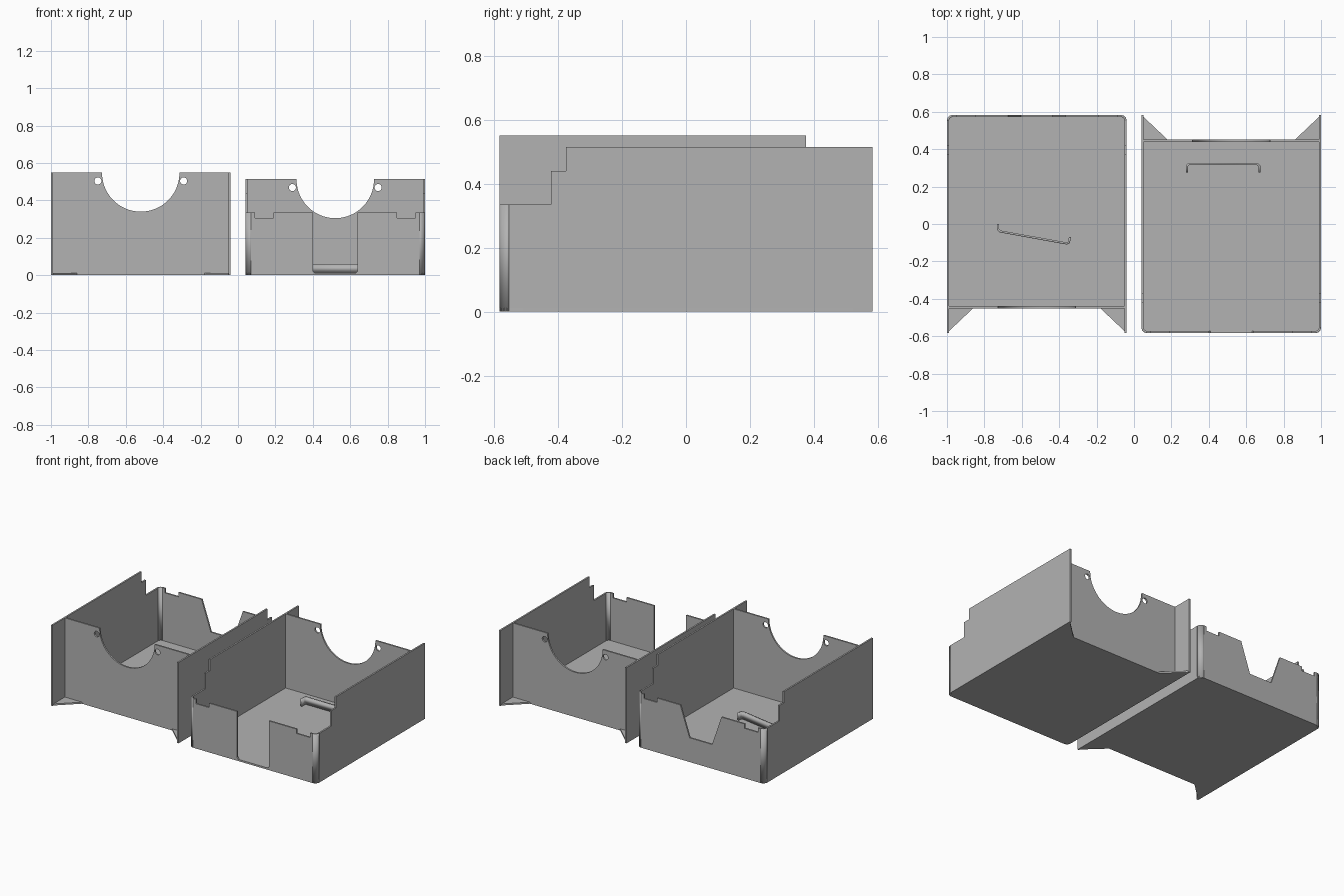
import bpy, math
from mathutils import Matrix, Vector

if "Cube" in bpy.data.objects:
    bpy.data.objects.remove(bpy.data.objects["Cube"])

W, L, T, R = 0.48, 0.583, 0.011, 0.03   # half width, half length, sheet thickness, corner radius
SADDLE_Y = 0.445                        # mid-plane of the cradle wall

steel = bpy.data.materials.new("sheet_grey")
steel.diffuse_color = (0.45, 0.45, 0.45, 1)
steel.use_nodes = True
steel.node_tree.nodes["Principled BSDF"].inputs["Base Color"].default_value = steel.diffuse_color

XZ = Matrix.Rotation(math.pi / 2, 4, 'X')                                        # outline stands facing y
YZ = Matrix(((0, 0, 1, 0), (1, 0, 0, 0), (0, 1, 0, 0), (0, 0, 0, 1)))            # outline stands facing x


def arc(cx, cy, r, a0, a1, n):
    """Points along an arc, angles in degrees."""
    return [(cx + r * math.cos(math.radians(a0 + (a1 - a0) * i / n)),
             cy + r * math.sin(math.radians(a0 + (a1 - a0) * i / n))) for i in range(n + 1)]


def mirror(points):
    """Complete a left-to-right half outline by reflecting it in x."""
    return points + [(-x, y) for x, y in reversed(points)]


def finish(obj):
    bpy.ops.object.select_all(action='DESELECT')
    obj.select_set(True)
    bpy.context.view_layer.objects.active = obj
    if obj.type == 'CURVE':
        bpy.ops.object.convert(target='MESH')
        obj = bpy.context.object
    obj.data.materials.clear()
    obj.data.materials.append(steel)
    bpy.ops.object.shade_smooth_by_angle(angle=math.radians(30))


def plate(name, loops, matrix):
    """Flat sheet from an outline plus hole loops, centred on its mid-plane."""
    cu = bpy.data.curves.new(name, 'CURVE')
    cu.dimensions, cu.fill_mode, cu.extrude = '2D', 'BOTH', T / 2
    for loop in loops:
        sp = cu.splines.new('POLY')
        sp.points.add(len(loop) - 1)
        for p, (x, y) in zip(sp.points, loop):
            p.co = (x, y, 0, 1)
        sp.use_cyclic_u = True
    obj = bpy.data.objects.new(name, cu)
    bpy.context.collection.objects.link(obj)
    obj.matrix_world = matrix
    finish(obj)


def ribbon(name, path, z0, z1, matrix):
    """Upright bent strip following a path on the floor."""
    n = len(path)
    me = bpy.data.meshes.new(name)
    me.from_pydata([(x, y, z) for z in (z0, z1) for x, y in path], [],
                   [(i, i + 1, n + i + 1, n + i) for i in range(n - 1)])
    obj = bpy.data.objects.new(name, me)
    bpy.context.collection.objects.link(obj)
    obj.matrix_world = matrix
    mod = obj.modifiers.new("thickness", 'SOLIDIFY')
    mod.thickness, mod.offset, mod.use_even_offset = T, 0, True
    finish(obj)


def tray(prefix, frame, top, low, gap):
    """Open tray: floor, stepped sides, notched end wall and cradle wall."""
    # floor with rounded front corners and triangular rear gussets
    floor = mirror([(-W + 0.14, SADDLE_Y + T / 2), (-W, L)] + arc(-W + R, -L + R, R, 180, 270, 6))
    plate(prefix + "_floor", [floor], frame @ Matrix.Translation((0, 0, T / 2)))

    # stepped side walls and rounded front corners
    side = [(-L + R, 0), (L, 0), (L, top), (-0.375, top), (-0.375, top - 0.075),
            (-0.422, top - 0.075), (-0.422, low), (-L + R, low)]
    for s, label in ((-1, "left"), (1, "right")):
        plate(f"{prefix}_{label}_side", [side], frame @ Matrix.Translation((s * (W - T / 2), 0, 0)) @ YZ)
        bend = [(s * x, y) for x, y in arc(W - R, -L + R, R - T / 2, -90, 0, 8)]
        ribbon(f"{prefix}_{label}_corner", bend, 0, low, frame)

    # end wall with shallow notches and a central opening
    e = W - R
    half = [(-e, 0), (-e, low), (-W + 0.05, low), (-W + 0.05, low - 0.03),
            (-W + 0.15, low - 0.03), (-W + 0.15, low)] + gap
    plate(prefix + "_end_wall", [mirror(half)], frame @ Matrix.Translation((0, -L + T / 2, 0)) @ XZ)

    # cradle wall with a semicircular seat and two bolt holes
    w = W - T
    cradle = [(w, 0), (w, top), (0.207, top)] + arc(0, top - 0.003, 0.207, 0, -180, 40) + \
             [(-0.207, top), (-w, top), (-w, 0)]
    holes = [arc(s * 0.229, top - 0.046, 0.019, 0, 345, 23) for s in (-1, 1)]
    plate(prefix + "_cradle_wall", [cradle] + holes, frame @ Matrix.Translation((0, SADDLE_Y, 0)) @ XZ)


# right tray with a doorway, left tray turned around with a tapered opening
right = Matrix.Translation((0.52, 0, 0))
left = Matrix.Translation((-0.52, 0, 0)) @ Matrix.Rotation(math.pi, 4, 'Z')
tray("right_tray", right, 0.515, 0.335, [(-0.12, 0.335), (-0.12, 0.022), (-0.11, 0.012)])
tray("left_tray", left, 0.55, 0.37, [(-0.155, 0.37), (-0.085, 0.165)])

# bent brackets standing on the floors
world = Matrix.Identity(4)
ribbon("right_bracket", [(0.283, 0.275), (0.283, 0.31), (0.293, 0.32), (0.66, 0.32), (0.67, 0.31), (0.67, 0.275)],
       T, 0.06, world)
ribbon("left_bracket", [(-0.726, 0.0), (-0.726, -0.03), (-0.715, -0.04), (-0.36, -0.104), (-0.348, -0.098), (-0.342, -0.07)],
       T, 0.06, world)
